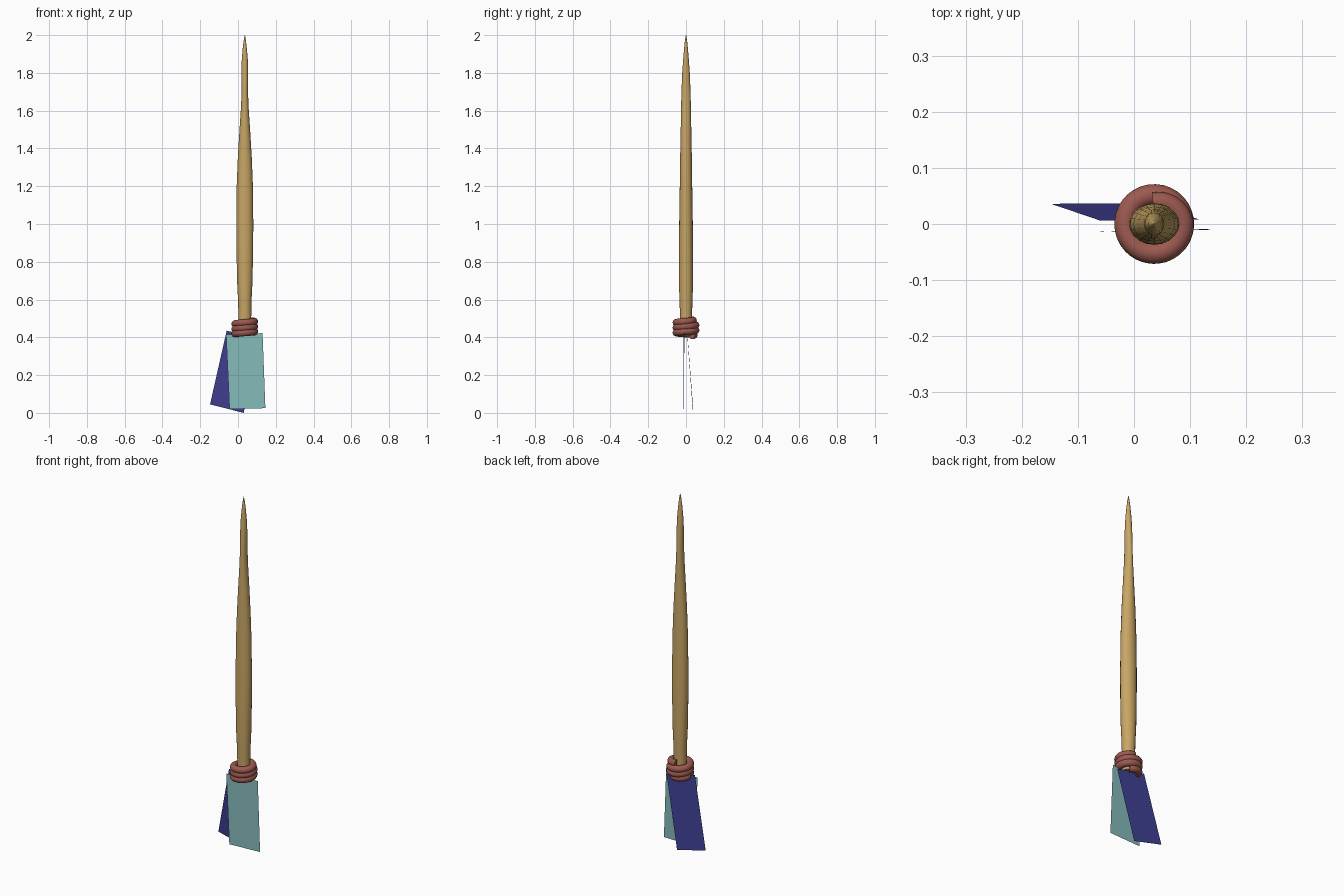
import bpy, bmesh
from math import sin, cos, pi

if "Cube" in bpy.data.objects:
    bpy.data.objects.remove(bpy.data.objects["Cube"])

CX = 0.036  # shaft axis


def make_object(name, bm, color, smooth=False):
    bmesh.ops.recalc_face_normals(bm, faces=bm.faces)
    mesh = bpy.data.meshes.new(name)
    bm.to_mesh(mesh)
    bm.free()
    obj = bpy.data.objects.new(name, mesh)
    bpy.context.collection.objects.link(obj)
    mat = bpy.data.materials.new(name + "_color")
    mat.diffuse_color = (*color, 1)
    mat.use_nodes = True
    mat.node_tree.nodes["Principled BSDF"].inputs["Base Color"].default_value = mat.diffuse_color
    mesh.materials.append(mat)
    if smooth:
        bpy.ops.object.select_all(action='DESELECT')
        obj.select_set(True)
        bpy.context.view_layer.objects.active = obj
        bpy.ops.object.shade_smooth_by_angle(angle=pi / 4)
    return obj


def skin(bm, rings):
    """Join rings of points into a closed tube."""
    loops = [[bm.verts.new(p) for p in ring] for ring in rings]
    n = len(loops[0])
    for a, b in zip(loops, loops[1:]):
        for i in range(n):
            j = (i + 1) % n
            bm.faces.new((a[i], a[j], b[j], b[i]))
    bm.faces.new(loops[0])
    bm.faces.new(loops[-1])


# Shaft: elliptical sections (z, half width x, half depth y) up to a point
profile = [(0.41, 0.034, 0.030), (0.50, 0.034, 0.031), (0.58, 0.035, 0.034),
           (0.68, 0.040, 0.037), (0.85, 0.044, 0.037), (1.00, 0.045, 0.036),
           (1.20, 0.043, 0.033), (1.35, 0.037, 0.031), (1.50, 0.028, 0.028),
           (1.62, 0.020, 0.026), (1.70, 0.017, 0.024), (1.80, 0.018, 0.020),
           (1.87, 0.016, 0.015), (1.93, 0.011, 0.010), (1.97, 0.006, 0.006),
           (2.00, 0.001, 0.001)]
bm = bmesh.new()
skin(bm, [[(CX + rx * cos(2 * pi * k / 20), ry * sin(2 * pi * k / 20), z)
           for k in range(20)] for z, rx, ry in profile])
make_object("wooden_shaft", bm, (0.58, 0.38, 0.13), True)

# Cord binding: helical tube, ends tucked in at the back
TURNS, STEPS, TUBE = 3.1, 100, 0.019
rings = []
for s in range(STEPS + 1):
    t = s / STEPS
    a = pi * 0.52 - 2 * pi * TURNS * t
    tuck = max(0, 1 - min(t, 1 - t) * 12)
    radius = 0.052 - 0.015 * tuck
    z = 0.491 - 0.082 * t
    rings.append([(CX + (radius + TUBE * cos(b)) * cos(a),
                   (radius + TUBE * cos(b)) * sin(a), z + TUBE * sin(b))
                  for b in (2 * pi * k / 14 for k in range(14))])
bm = bmesh.new()
skin(bm, rings)
make_object("cord_binding", bm, (0.33, 0.10, 0.08), True)

# Cloth strips: flat single sheets hanging below the binding
strips = {
    "front_cloth_strip": ([(-0.063, -0.014, 0.415), (-0.045, -0.013, 0.020),
                           (0.145, -0.010, 0.025), (0.130, -0.009, 0.422)],
                          (0.24, 0.50, 0.50)),
    "back_cloth_strip": ([(-0.060, 0.006, 0.435), (-0.148, 0.036, 0.045),
                          (0.030, 0.037, 0.000), (0.116, 0.008, 0.396)],
                         (0.05, 0.05, 0.30)),
}
for name, (corners, color) in strips.items():
    bm = bmesh.new()
    bm.faces.new([bm.verts.new(p) for p in corners])
    make_object(name, bm, color)
